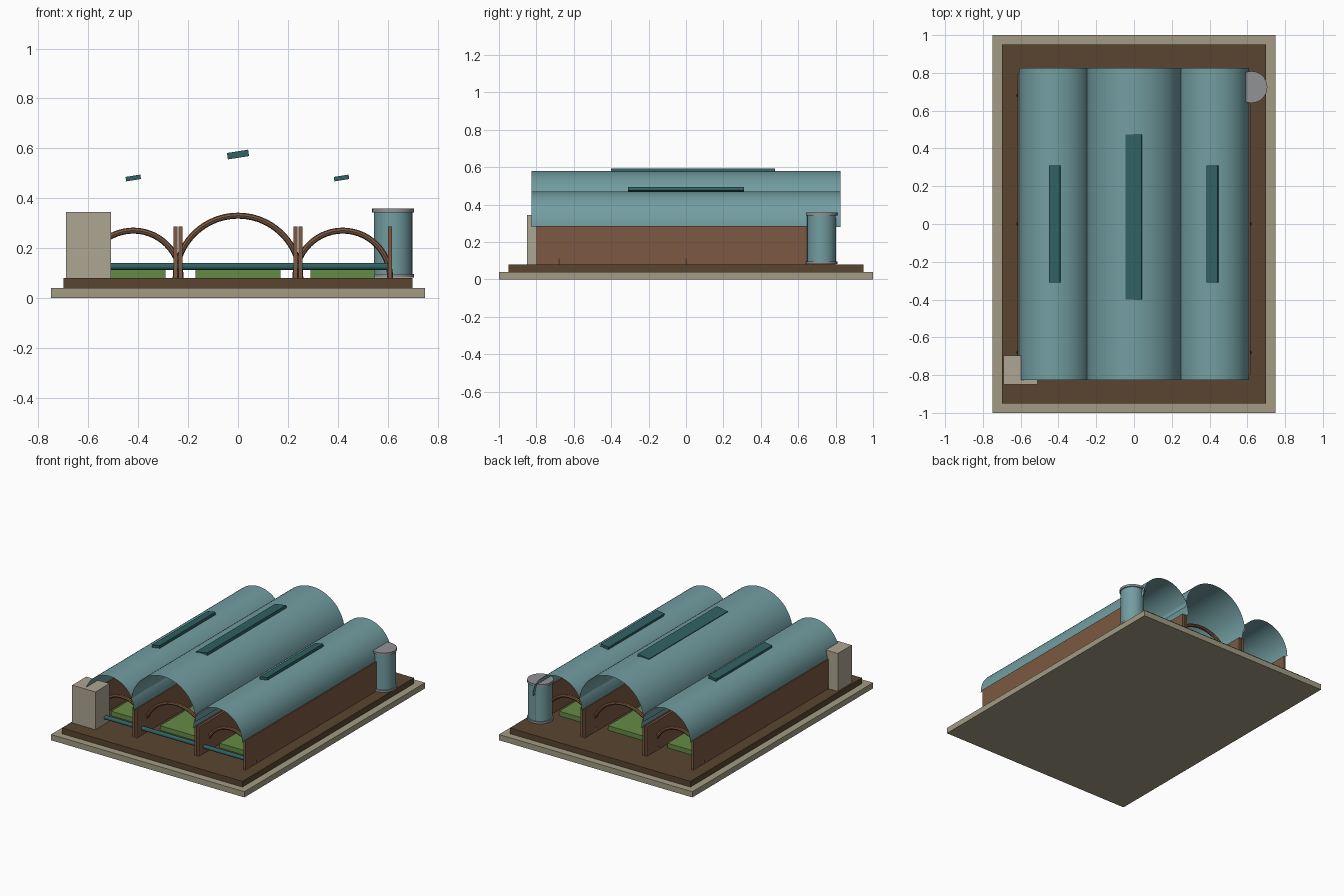
import bpy, bmesh, math

if "Cube" in bpy.data.objects:
    bpy.data.objects.remove(bpy.data.objects["Cube"])


def mat(name, rgb):
    m = bpy.data.materials.new(name)
    m.diffuse_color = (*rgb, 1)
    m.use_nodes = True
    m.node_tree.nodes["Principled BSDF"].inputs["Base Color"].default_value = m.diffuse_color
    return m


STONE = mat("stone", (0.36, 0.33, 0.23))
SOIL = mat("soil", (0.10, 0.06, 0.03))
WOOD = mat("wood", (0.20, 0.10, 0.055))
GLASS = mat("glass", (0.17, 0.34, 0.36))
TEAL = mat("teal", (0.03, 0.12, 0.125))
GREEN = mat("leaves", (0.13, 0.26, 0.06))
METAL = mat("metal", (0.28, 0.29, 0.30))
PLASTER = mat("plaster", (0.42, 0.38, 0.29))


def finish(name, bm, material, smooth=False):
    me = bpy.data.meshes.new(name)
    bm.to_mesh(me)
    bm.free()
    me.materials.append(material)
    ob = bpy.data.objects.new(name, me)
    bpy.context.collection.objects.link(ob)
    if smooth:
        bpy.ops.object.select_all(action='DESELECT')
        ob.select_set(True)
        bpy.context.view_layer.objects.active = ob
        bpy.ops.object.shade_smooth_by_angle(angle=math.radians(35))
    return ob


def box(name, x0, x1, y0, y1, z0, z1, material, tilt=0):
    bm = bmesh.new()
    bmesh.ops.create_cube(bm, size=1)
    bmesh.ops.scale(bm, vec=(x1 - x0, y1 - y0, z1 - z0), verts=bm.verts)
    ob = finish(name, bm, material)
    ob.location = ((x0 + x1) / 2, (y0 + y1) / 2, (z0 + z1) / 2)
    ob.rotation_euler.y = tilt
    return ob


def cylinder(name, r, length, loc, material, rot=(0, 0, 0), seg=32):
    bm = bmesh.new()
    bmesh.ops.create_cone(bm, cap_ends=True, segments=seg, radius1=r, radius2=r, depth=length)
    ob = finish(name, bm, material, True)
    ob.location, ob.rotation_euler = loc, rot
    return ob


def vault(name, cx, r, spring, half_len, seg=32):
    # thin open half-barrel sheet
    bm = bmesh.new()
    rows = []
    for i in range(seg + 1):
        a = math.pi * i / seg
        x, z = cx + r * math.cos(a), spring + r * math.sin(a)
        rows.append([bm.verts.new((x, y, z)) for y in (-half_len, half_len)])
    for a, b in zip(rows, rows[1:]):
        bm.faces.new((a[0], b[0], b[1], a[1]))
    bmesh.ops.recalc_face_normals(bm, faces=bm.faces)
    if sum(f.normal.z for f in bm.faces) < 0:
        bmesh.ops.reverse_faces(bm, faces=bm.faces)
    return finish(name, bm, GLASS, True)


def rib(name, cx, y, r, base, tube=0.012, seg=28, sides=8):
    # half-circle tube
    bm = bmesh.new()
    rings = []
    for i in range(seg + 1):
        a = math.pi * i / seg
        ring = []
        for j in range(sides):
            t = 2 * math.pi * j / sides
            d = r + tube * math.cos(t)
            ring.append(bm.verts.new((cx + d * math.cos(a), y + tube * math.sin(t),
                                      base + d * math.sin(a))))
        rings.append(ring)
    for p, q in zip(rings, rings[1:]):
        for j in range(sides):
            k = (j + 1) % sides
            bm.faces.new((p[j], p[k], q[k], q[j]))
    bm.faces.new(rings[0])
    bm.faces.new(rings[-1])
    bmesh.ops.recalc_face_normals(bm, faces=bm.faces)
    return finish(name, bm, WOOD, True)


# ground layers
box("base_slab", -0.75, 0.75, -1, 1, 0, 0.04, STONE)
box("soil_bed", -0.70, 0.70, -0.95, 0.95, 0.04, 0.08, SOIL)

# three greenhouse bays: name, centre x, radius, vault spring height, bed half width
BAYS = (("left", -0.42, 0.19, 0.28, 0.13),
        ("middle", 0.0, 0.25, 0.33, 0.17),
        ("right", 0.42, 0.19, 0.28, 0.13))
for name, cx, r, spring, bed in BAYS:
    vault(name + "_vault_roof", cx, r, spring, 0.825)
    for side in (-1, 1):
        wx = cx + side * r
        box(f"{name}_wall_{'inner' if side < 0 else 'outer'}",
            wx - 0.008, wx + 0.008, -0.8, 0.8, 0.08, 0.286, WOOD)
    for i, y in enumerate((-0.68, 0, 0.68)):
        rib(f"{name}_rib_{i + 1}", cx, y, r, 0.08)
    box(name + "_planting_bed", cx - bed, cx + bed, -0.62, 0.62, 0.08, 0.112, GREEN)

# tilted roof vents
TILT = math.radians(-9)
box("middle_roof_vent", -0.043, 0.043, -0.40, 0.475, 0.562, 0.588, TEAL, TILT)
for name, cx in (("left", -0.42), ("right", 0.415)):
    box(name + "_roof_vent", cx - 0.03, cx + 0.03, -0.31, 0.31, 0.472, 0.490, TEAL, TILT)

# water pipe across the front
cylinder("water_pipe", 0.014, 1.2, (0, -0.74, 0.126), TEAL, (0, math.pi / 2, 0), 16)

# utility cabinet
box("utility_cabinet", -0.69, -0.51, -0.85, -0.695, 0.08, 0.345, PLASTER)

# water tank with rims
TX, TY = 0.622, 0.725
cylinder("water_tank", 0.077, 0.26, (TX, TY, 0.215), GLASS)
cylinder("tank_foot", 0.084, 0.014, (TX, TY, 0.089), METAL)
cylinder("tank_lid", 0.084, 0.016, (TX, TY, 0.350), METAL)
